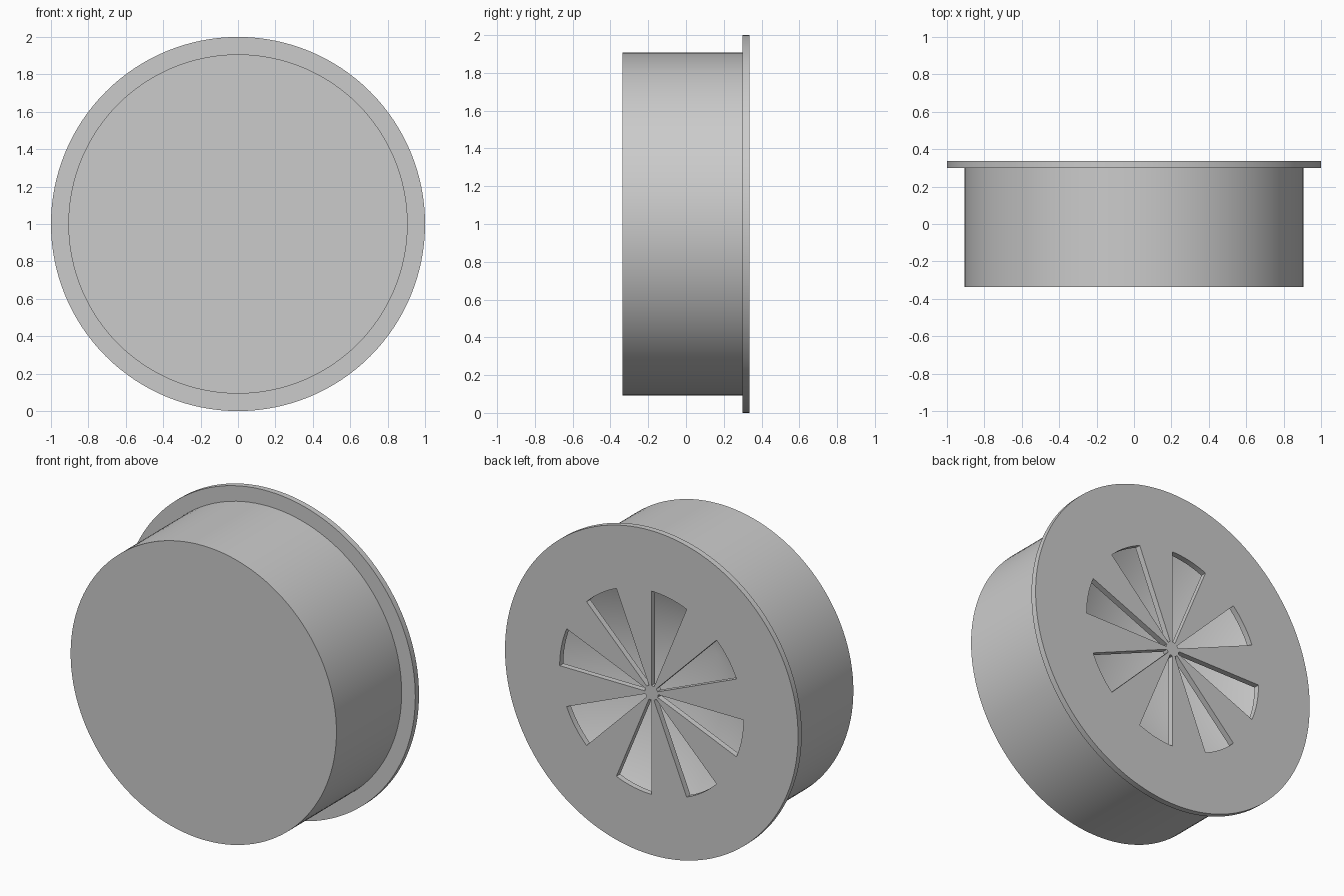
import bpy, bmesh, math

cube = bpy.data.objects.get("Cube")
if cube:
    bpy.data.objects.remove(cube, do_unlink=True)

SEGMENTS = 128          # around the full circle
SLOTS = 8
CENTRE_Z = 1.0
BACK, PLATE_FRONT, FRONT = 0.336, 0.30, -0.336

grey = bpy.data.materials.new("light grey")
grey.use_nodes = True
colour = (0.6, 0.6, 0.6, 1)
grey.diffuse_color = colour
grey.node_tree.nodes["Principled BSDF"].inputs["Base Color"].default_value = colour


def ring(bm, radius, y):
    """Circle of vertices about the y axis; a single vertex at radius zero."""
    if radius == 0:
        return [bm.verts.new((0, y, CENTRE_Z))] * SEGMENTS
    angles = [math.tau * i / SEGMENTS for i in range(SEGMENTS)]
    return [bm.verts.new((radius * math.cos(a), y, CENTRE_Z + radius * math.sin(a)))
            for a in angles]


def bridge(bm, a, b, keep=lambda i: True):
    """Join two rings with faces, leaving out unwanted segments."""
    for i in range(SEGMENTS):
        if keep(i):
            j = (i + 1) % SEGMENTS
            bm.faces.new(list(dict.fromkeys((a[i], a[j], b[j], b[i]))))


def finish(bm, name):
    bmesh.ops.recalc_face_normals(bm, faces=bm.faces[:])
    mesh = bpy.data.meshes.new(name)
    bm.to_mesh(mesh)
    bm.free()
    mesh.materials.append(grey)
    obj = bpy.data.objects.new(name, mesh)
    bpy.context.collection.objects.link(obj)
    bpy.ops.object.select_all(action='DESELECT')
    obj.select_set(True)
    bpy.context.view_layer.objects.active = obj
    bpy.ops.object.shade_smooth_by_angle(angle=math.radians(30))


# Drum body with a conical hollow opening towards the back
bm = bmesh.new()
profile = [(0, FRONT), (0.907, FRONT), (0.907, PLATE_FRONT), (0.87, PLATE_FRONT), (0, -0.305)]
rings = [ring(bm, r, y) for r, y in profile]
for a, b in zip(rings, rings[1:]):
    bridge(bm, a, b)
finish(bm, "drum_body")

# Round back plate with radial wedge slots, half of each pitch open
bm = bmesh.new()
hub, slot_end, rim = [ring(bm, r, BACK) for r in (0.045, 0.627, 1.0)]
pitch = SEGMENTS // SLOTS
bm.faces.new(hub)
bridge(bm, hub, slot_end, keep=lambda i: i % pitch >= pitch // 2)
bridge(bm, slot_end, rim)
bmesh.ops.recalc_face_normals(bm, faces=bm.faces[:])
copy = bmesh.ops.extrude_face_region(bm, geom=bm.faces[:], use_keep_orig=True)
moved = [v for v in copy["geom"] if isinstance(v, bmesh.types.BMVert)]
bmesh.ops.translate(bm, verts=moved, vec=(0, PLATE_FRONT - BACK, 0))
finish(bm, "slotted_back_plate")
